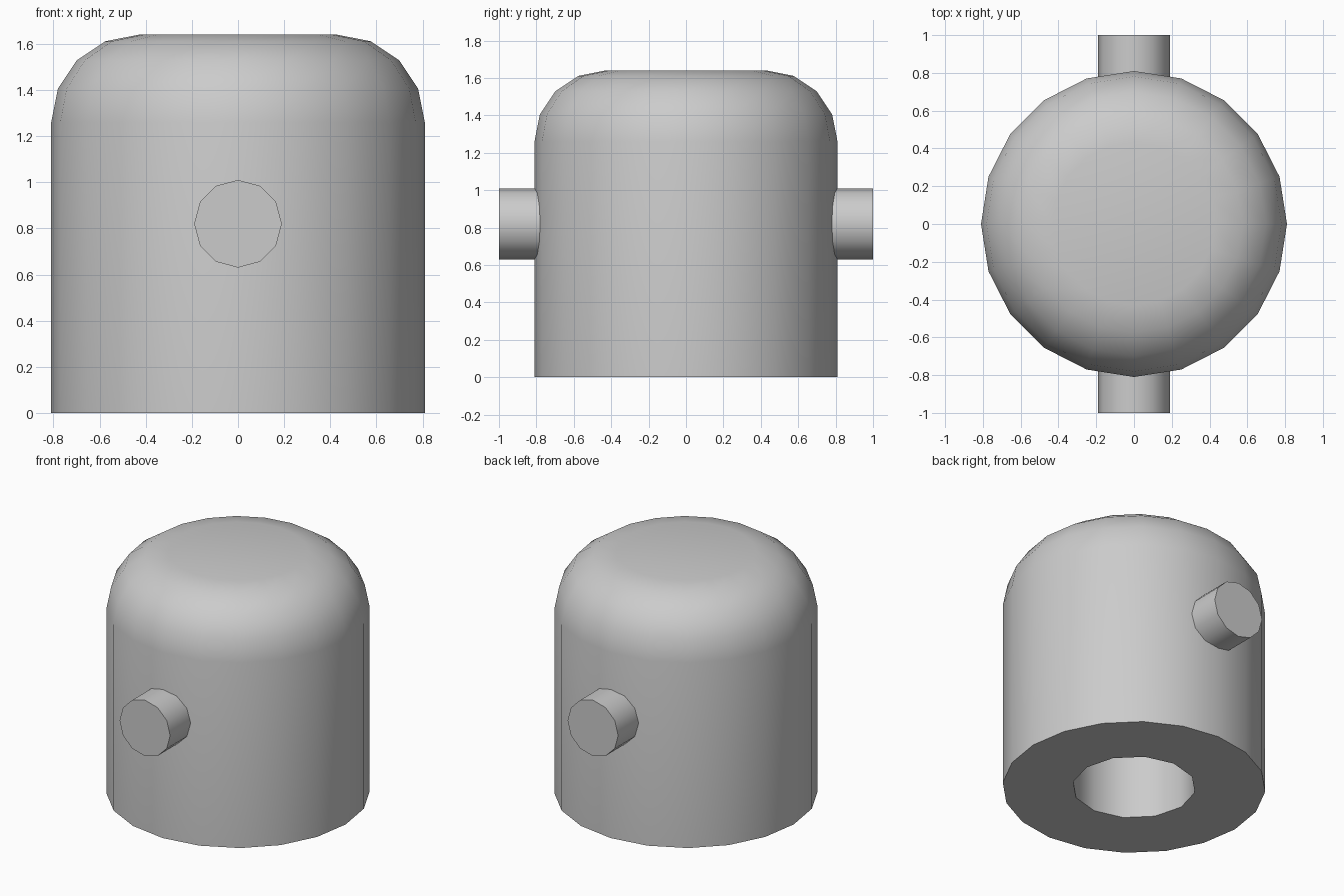
import bpy, bmesh
from math import cos, sin, pi, radians
from mathutils import Matrix

cube = bpy.data.objects.get("Cube")
if cube:
    bpy.data.objects.remove(cube, do_unlink=True)

GREY = (0.6, 0.6, 0.6, 1.0)
grey = bpy.data.materials.new("plain grey")
grey.use_nodes = True
grey.diffuse_color = GREY
grey.node_tree.nodes["Principled BSDF"].inputs["Base Color"].default_value = GREY


def finish(bm, name):
    """Turn a bmesh into a smooth-shaded grey object with sharp rims."""
    bmesh.ops.recalc_face_normals(bm, faces=bm.faces[:])
    mesh = bpy.data.meshes.new(name)
    bm.to_mesh(mesh)
    bm.free()
    mesh.materials.append(grey)
    obj = bpy.data.objects.new(name, mesh)
    bpy.context.collection.objects.link(obj)
    bpy.ops.object.select_all(action="DESELECT")
    obj.select_set(True)
    bpy.context.view_layer.objects.active = obj
    bpy.ops.object.shade_smooth_by_angle(angle=radians(40))
    return obj


def lathe(bm, profile, sides):
    """Spin a (radius, z) profile about z, cap its end, return the first loop's edges."""
    rings = [[bm.verts.new((r * cos(2 * pi * i / sides), r * sin(2 * pi * i / sides), z))
              for i in range(sides)] for r, z in profile]
    for a, b in zip(rings, rings[1:]):
        for i in range(sides):
            j = (i + 1) % sides
            bm.faces.new((a[i], a[j], b[j], b[i]))
    bm.faces.new(rings[-1])
    return [bm.edges.get((rings[0][i], rings[0][(i + 1) % sides])) for i in range(sides)]


# Body: domed cylinder with a round blind hole in its underside
RADIUS, HEIGHT, ROUND = 0.81, 1.64, 0.38
dome = [(RADIUS - ROUND + ROUND * cos(k * pi / 8),
         HEIGHT - ROUND + ROUND * sin(k * pi / 8)) for k in range(5)]
bm = bmesh.new()
outer_rim = lathe(bm, [(RADIUS, 0)] + dome, 20)
hole_rim = lathe(bm, [(0.38, 0), (0.38, 0.82)], 12)
bmesh.ops.triangle_fill(bm, edges=outer_rim + hole_rim, use_beauty=True)
finish(bm, "body")

# Pins: one short round peg at the front and one at the back
for name, side in (("front_pin", -1), ("back_pin", 1)):
    bm = bmesh.new()
    bmesh.ops.create_cone(bm, cap_ends=True, segments=12, radius1=0.19, radius2=0.19, depth=0.3,
                          matrix=Matrix.Translation((0, side * 0.85, HEIGHT / 2))
                          @ Matrix.Rotation(pi / 2, 4, "X"))
    finish(bm, name)
